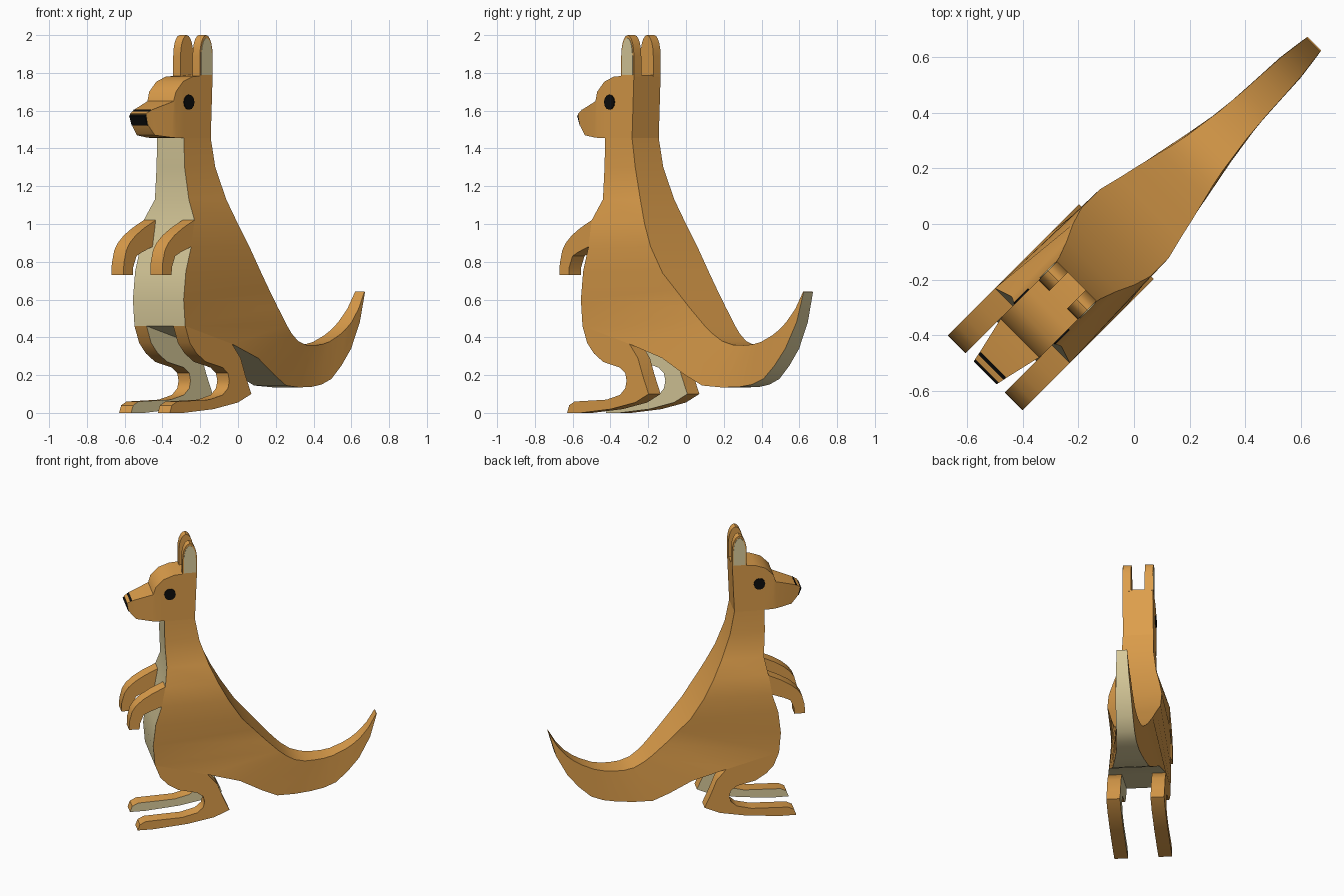
import bpy
import bmesh
import math
from mathutils import Vector

default_cube = bpy.data.objects.get("Cube")
if default_cube:
    bpy.data.objects.remove(default_cube, do_unlink=True)


def make_material(name, color):
    material = bpy.data.materials.new(name)
    material.use_nodes = True
    material.diffuse_color = (*color, 1)
    shader = material.node_tree.nodes["Principled BSDF"]
    shader.inputs["Base Color"].default_value = (*color, 1)
    shader.inputs["Roughness"].default_value = .8
    return material


# Material order gives the face indices used below
TAN, CREAM, BLACK = range(3)
materials = [
    make_material("tan fur", (.72, .34, .07)),
    make_material("cream fur", (.72, .62, .34)),
    make_material("black", (.004, .004, .004)),
]
parts = []


def place(u, w, z):
    """u runs from nose to tail, w to the animal's left; it stands diagonally."""
    return Vector(((u + w) / math.sqrt(2), (u - w) / math.sqrt(2), z))


def finish(name, bm):
    bmesh.ops.recalc_face_normals(bm, faces=bm.faces[:])
    mesh = bpy.data.meshes.new(name)
    bm.to_mesh(mesh)
    bm.free()
    for material in materials:
        mesh.materials.append(material)
    obj = bpy.data.objects.new(name, mesh)
    bpy.context.collection.objects.link(obj)
    parts.append(obj)
    return obj


def loft(name, lower, upper, lower_color=TAN, start_color=TAN):
    """Bridge four-cornered sections; each chain point is (u, z, half width)."""
    bm = bmesh.new()
    rings = []
    for (lu, lz, lw), (uu, uz, uw) in zip(lower, upper):
        corners = [(lu, -lw, lz), (lu, lw, lz), (uu, uw, uz), (uu, -uw, uz)]
        rings.append([bm.verts.new(place(*corner)) for corner in corners])
    colors = [lower_color, TAN, TAN, TAN]
    for ring, following in zip(rings, rings[1:]):
        for i, color in enumerate(colors):
            j = (i + 1) % len(ring)
            face = bm.faces.new((ring[i], ring[j], following[j], following[i]))
            face.material_index = color
    bm.faces.new(rings[0]).material_index = start_color
    bm.faces.new(rings[-1])
    return finish(name, bm)


def slab(name, outline, inner, outer, color=TAN, inner_color=None):
    """Extrude a side outline of (u, z) points between two side offsets."""
    bm = bmesh.new()
    near = [bm.verts.new(place(u, inner, z)) for u, z in outline]
    far = [bm.verts.new(place(u, outer, z)) for u, z in outline]
    inside = bm.faces.new(near)
    bm.faces.new(far)
    for i in range(len(outline)):
        j = (i + 1) % len(outline)
        bm.faces.new((near[i], near[j], far[j], far[i]))
    for face in bm.faces:
        face.material_index = color
    if inner_color is not None:
        inside.material_index = inner_color
    return finish(name, bm)


def arch(center, radius, base, spring, top, steps=10):
    """Upright outline with straight sides and a rounded top."""
    points = [(center - radius, base)]
    for i in range(steps + 1):
        angle = math.pi * (1 - i / steps)
        points.append((center + radius * math.cos(angle),
                       spring + (top - spring) * math.sin(angle)))
    return points + [(center + radius, base)]


# Neck, belly and tail: one loft with a cream front and underside
belly_chain = [
    (-.505, 1.455, .1), (-.505, 1.3, .105), (-.495, 1.13, .127),
    (-.516, 1.02, .19), (-.54, .88, .19), (-.58, .75, .19),
    (-.597, .6, .19), (-.585, .46, .19), (-.234, .365, .19),
    (-.014, .29, .165), (.134, .2, .14), (.24, .145, .12),
    (.36, .135, .095), (.47, .137, .075), (.56, .15, .065),
    (.64, .18, .06), (.718, .25, .056), (.795, .34, .052),
    (.87, .48, .042), (.916, .64, .035),
]
back_chain = [
    (-.304, 1.455, .1), (-.275, 1.3, .105), (-.215, 1.13, .127),
    (-.155, 1, .155), (-.09, .88, .175), (0, .74, .175),
    (.08, .65, .155), (.16, .56, .137), (.25, .465, .115),
    (.3, .42, .102), (.36, .38, .09), (.43, .36, .08),
    (.5, .358, .07), (.56, .362, .065), (.62, .375, .06),
    (.7, .41, .056), (.75, .44, .053), (.8, .48, .05),
    (.86, .55, .042), (.912, .642, .035),
]
loft("body_and_tail", belly_chain, back_chain, CREAM)

# Head with a tapering muzzle
jaw_chain = [
    (-.735, 1.525, .06), (-.69, 1.47, .068), (-.59, 1.458, .095),
    (-.56, 1.456, .1), (-.505, 1.455, .1), (-.42, 1.455, .1),
    (-.304, 1.455, .1),
]
brow_chain = [
    (-.748, 1.585, .06), (-.71, 1.605, .068), (-.58, 1.65, .098),
    (-.565, 1.7, .1), (-.51, 1.755, .1), (-.44, 1.78, .1),
    (-.29, 1.79, .1),
]
loft("head", jaw_chain, brow_chain)

# Wedge-shaped nose capping the muzzle
loft("nose", [(-.738, 1.522, .058), (-.73, 1.522, .061)],
     [(-.757, 1.572, .058), (-.715, 1.606, .065)])
for polygon in parts[-1].data.polygons:
    polygon.material_index = BLACK

arm_outline = [
    (-.516, 1.02), (-.6, .98), (-.665, .94), (-.71, .9), (-.737, .86),
    (-.755, .79), (-.757, .73), (-.687, .73), (-.685, .77), (-.66, .83),
    (-.62, .85), (-.54, .88),
]
leg_outline = [
    (-.585, .46), (-.55, .37), (-.5, .315), (-.43, .27), (-.305, .24),
    (-.265, .21), (-.255, .17), (-.265, .13), (-.305, .095), (-.404, .07),
    (-.645, .06), (-.685, .04), (-.7, 0), (-.6, 0), (-.374, .02),
    (-.19, .055), (-.09, .1), (-.135, .2), (-.17, .29), (-.234, .365),
]
ear_outline = arch(-.3375, .0475, 1.78, 1.89, 2)
ear_lining = arch(-.3375, .039, 1.79, 1.89, 1.985)
eye_outline = [(-.47 + .038 * math.cos(math.tau * i / 12),
                1.645 + .04 * math.sin(math.tau * i / 12)) for i in range(12)]

# Paired parts
for side, sign in (("left", 1), ("right", -1)):
    slab(side + "_arm", arm_outline, sign * .1, sign * .19)
    slab(side + "_leg", leg_outline, sign * .1, sign * .19, inner_color=CREAM)
    slab(side + "_ear", ear_outline, sign * .045, sign * .1)
    slab(side + "_ear_lining", ear_lining, sign * .099, sign * .103, CREAM)
    slab(side + "_eye", eye_outline, sign * .099, sign * .106, BLACK)

# Smooth curved runs while keeping the corners sharp
bpy.ops.object.select_all(action="DESELECT")
for part in parts:
    part.select_set(True)
bpy.context.view_layer.objects.active = parts[0]
bpy.ops.object.shade_smooth_by_angle(angle=math.radians(35))
